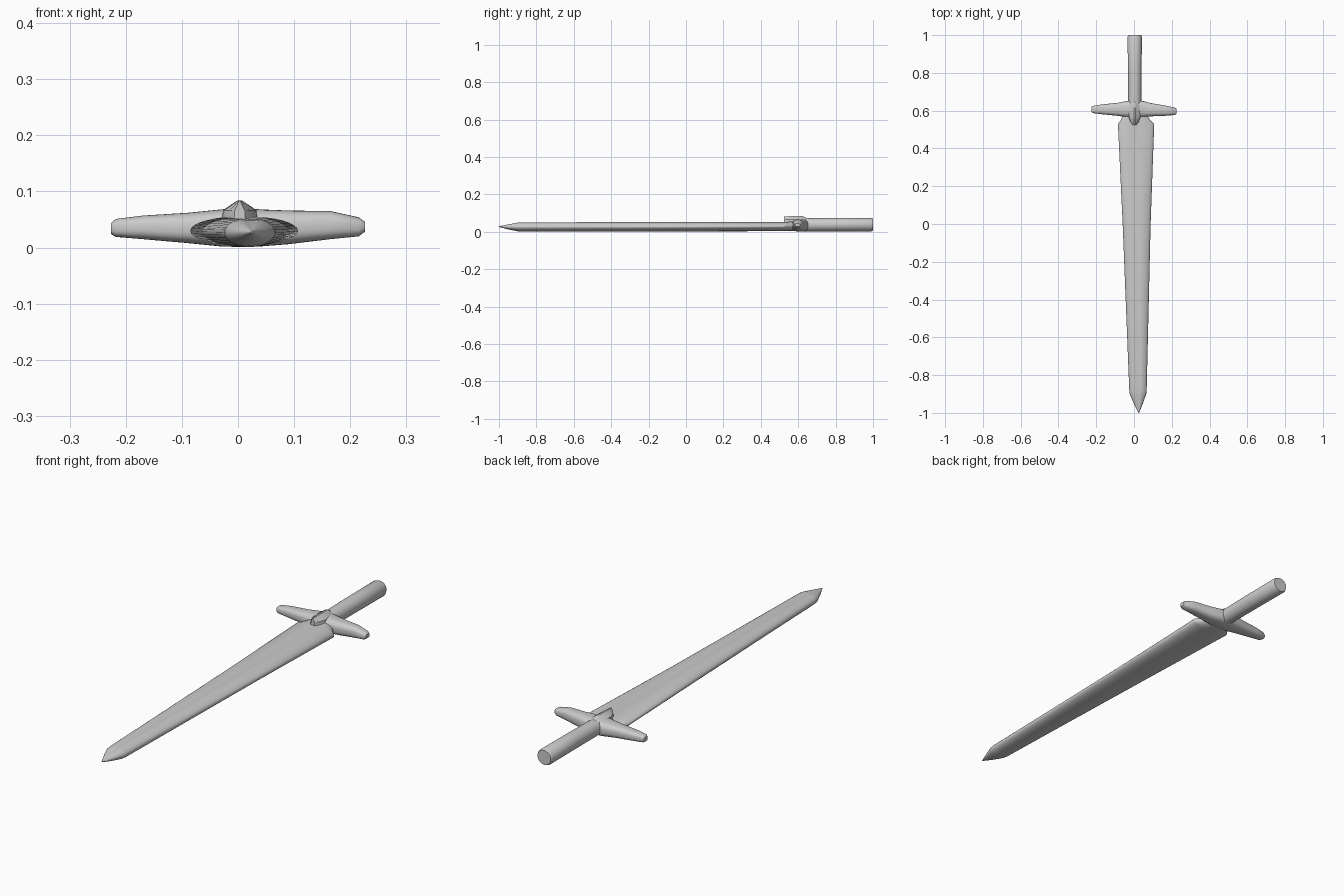
import bpy, bmesh
from math import sin, cos, pi

N = 32


def oval(power=1.0, groove=0.0):
    """Unit cross-section, optionally with a shallow groove on its upper side."""
    pts = []
    for i in range(N):
        a = 2 * pi * i / N
        c, s = cos(a), sin(a)
        u = abs(c) ** power * (1 if c > 0 else -1)
        v = abs(s) ** power * (1 if s > 0 else -1)
        if v > 0 and abs(u) < 0.35:
            v -= groove * (1 - (u / 0.35) ** 2)
        pts.append((u, v))
    return pts


def loft(name, axis, section, stations, angle=40):
    """Stations are (position, side centre, side half, z centre, z half)."""
    bm = bmesh.new()
    rings = []
    for p, c, h, zc, zh in stations:
        ring = []
        for u, v in section:
            side, z = c + u * h, zc + v * zh
            ring.append(bm.verts.new((side, p, z) if axis == 'Y' else (p, side, z)))
        rings.append(ring)
    n = len(section)
    for a, b in zip(rings, rings[1:]):
        for i in range(n):
            j = (i + 1) % n
            bm.faces.new((a[i], a[j], b[j], b[i]))
    bm.faces.new(rings[0])
    bm.faces.new(rings[-1])
    bmesh.ops.recalc_face_normals(bm, faces=bm.faces)
    mesh = bpy.data.meshes.new(name)
    bm.to_mesh(mesh)
    bm.free()
    ob = bpy.data.objects.new(name, mesh)
    bpy.context.collection.objects.link(ob)
    bpy.ops.object.select_all(action='DESELECT')
    ob.select_set(True)
    bpy.context.view_layer.objects.active = ob
    bpy.ops.object.shade_smooth_by_angle(angle=angle * pi / 180)
    return ob


# Tapered blade with a shallow central groove and a pointed tip
loft("blade", 'Y', oval(1.0, 0.15), [
    (-1.0, 0.025, 0.002, 0.028, 0.002),
    (-0.95, 0.023, 0.024, 0.027, 0.014),
    (-0.9, 0.021, 0.044, 0.027, 0.024),
    (-0.88, 0.021, 0.046, 0.027, 0.026),
    (0.0, 0.014, 0.074, 0.028, 0.026),
    (0.53, 0.011, 0.096, 0.03, 0.026),
    (0.55, 0.008, 0.078, 0.03, 0.026),
    (0.6, 0.004, 0.05, 0.032, 0.026)])

# Crossguard, thick in the middle and tapering to blunt ends
loft("crossguard", 'X', oval(0.75), [
    (-0.226, 0.607, 0.013, 0.034, 0.010),
    (-0.218, 0.606, 0.019, 0.035, 0.016),
    (-0.17, 0.607, 0.026, 0.036, 0.021),
    (-0.09, 0.607, 0.034, 0.035, 0.027),
    (-0.03, 0.609, 0.044, 0.035, 0.033),
    (0.004, 0.61, 0.045, 0.036, 0.035),
    (0.04, 0.609, 0.044, 0.035, 0.033),
    (0.09, 0.605, 0.035, 0.036, 0.030),
    (0.165, 0.600, 0.027, 0.040, 0.025),
    (0.215, 0.597, 0.020, 0.037, 0.017),
    (0.226, 0.597, 0.013, 0.037, 0.009)])

# Peaked tongue reaching from the guard over the blade root
peak = [(-1, -0.9), (1, -0.9), (0.9, 0), (0.12, 0.95), (-0.12, 0.95), (-0.9, 0)]
loft("guard_tongue", 'Y', peak, [
    (0.525, 0.003, 0.010, 0.066, 0.018),
    (0.54, 0.003, 0.021, 0.066, 0.018),
    (0.565, 0.003, 0.032, 0.066, 0.019),
    (0.625, 0.003, 0.034, 0.066, 0.019),
    (0.645, 0.003, 0.030, 0.056, 0.018)], 30)

# Round grip with a softly bevelled end
loft("grip", 'Y', oval(), [
    (0.6, 0.004, 0.034, 0.037, 0.034),
    (0.66, 0.004, 0.035, 0.038, 0.035),
    (0.8, 0.004, 0.036, 0.039, 0.036),
    (0.99, 0.004, 0.038, 0.039, 0.036),
    (1.0, 0.004, 0.033, 0.039, 0.032)])
